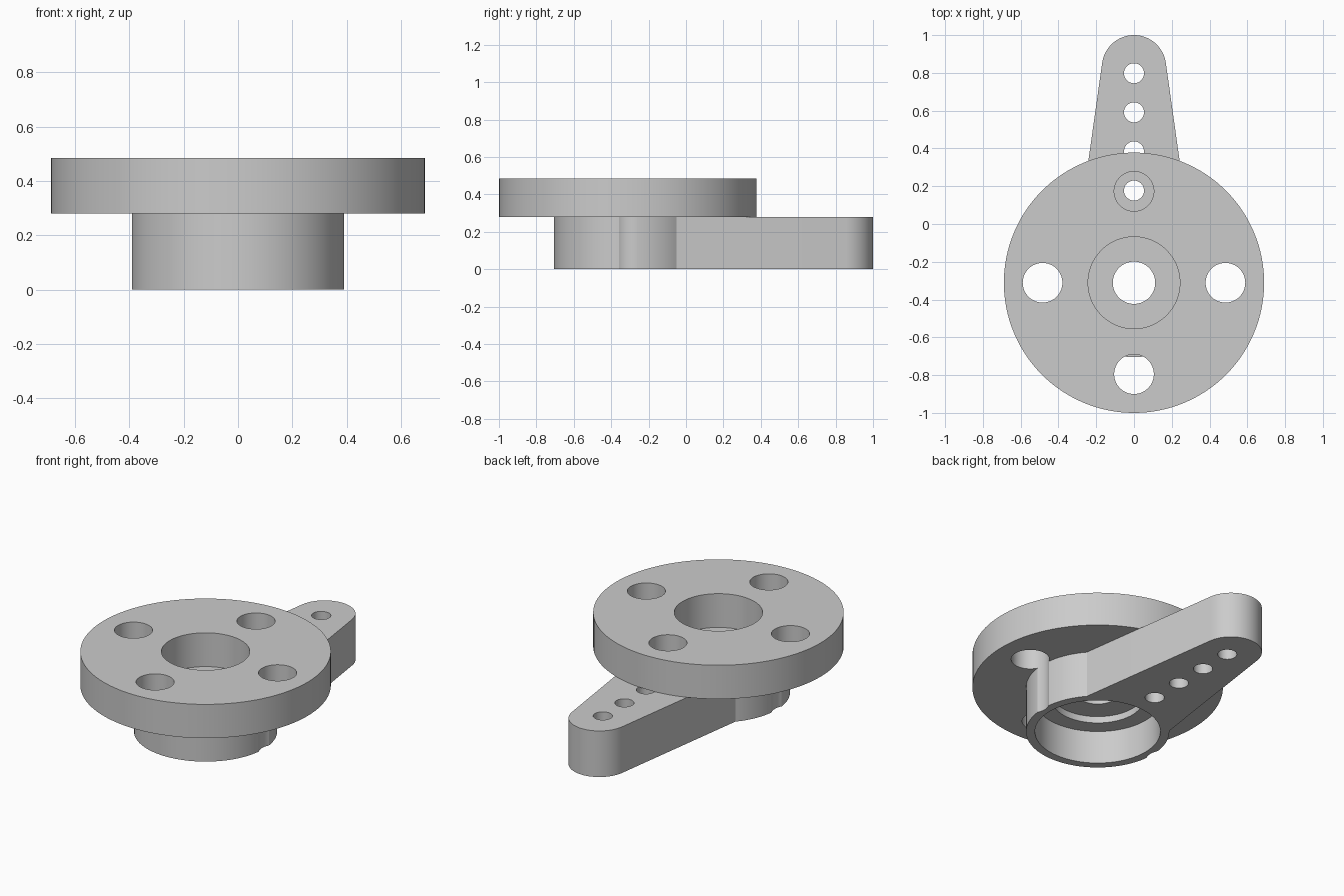
import bpy, bmesh
from math import sin, cos, pi, radians, asin, atan2

if "Cube" in bpy.data.objects:
    bpy.data.objects.remove(bpy.data.objects["Cube"])

CY = -0.311                      # hub axis
DISC_R, HUB_R, TIP_R = 0.689, 0.394, 0.17
MID, TOP = 0.28, 0.485           # hub top, disc top
BOLT, BOLT_R, PIN_R = 0.484, 0.105, 0.053
TIP_Y = 1 - TIP_R

grey = bpy.data.materials.new("plain grey")
grey.use_nodes = True
colour = (0.6, 0.6, 0.6, 1)
grey.diffuse_color = colour
grey.node_tree.nodes["Principled BSDF"].inputs["Base Color"].default_value = colour


def arc(x, y, r, start, end, n):
    return [(x + r * cos(start + (end - start) * i / n),
             y + r * sin(start + (end - start) * i / n)) for i in range(n + 1)]


def circle(x, y, r, n=96):
    return arc(x, y, r, 0, 2 * pi, n)[:-1]


def prism(name, outline, z0, z1):
    """Extrude a closed outline from z0 to z1."""
    bm = bmesh.new()
    face = bm.faces.new([bm.verts.new((x, y, z0)) for x, y in outline])
    top = bmesh.ops.extrude_face_region(bm, geom=[face])["geom"]
    for v in top:
        if isinstance(v, bmesh.types.BMVert):
            v.co.z = z1
    bmesh.ops.recalc_face_normals(bm, faces=bm.faces)
    mesh = bpy.data.meshes.new(name)
    bm.to_mesh(mesh)
    bm.free()
    mesh.materials.append(grey)
    obj = bpy.data.objects.new(name, mesh)
    bpy.context.collection.objects.link(obj)
    return obj


def select(obj):
    bpy.ops.object.select_all(action="DESELECT")
    obj.select_set(True)
    bpy.context.view_layer.objects.active = obj


def drill(obj, x, y, r, z0, z1, n=64):
    """Cut a round hole and discard the cutter."""
    cutter = prism("hole_cutter", circle(x, y, r, n), z0, z1)
    cutter.hide_render = True
    mod = obj.modifiers.new("hole", "BOOLEAN")
    mod.operation, mod.solver, mod.object = "DIFFERENCE", "EXACT", cutter
    select(obj)
    bpy.ops.object.modifier_apply(modifier=mod.name)
    bpy.data.objects.remove(cutter)


def smooth(obj):
    select(obj)
    bpy.ops.object.shade_smooth_by_angle(angle=radians(25))


# Flange disc with its central bore and four bolt holes
disc = prism("flange_disc", circle(0, CY, DISC_R, 128), MID, TOP)
drill(disc, 0, CY, 0.243, 0.1, 0.6, 96)
for i in range(4):
    a = i * pi / 2
    drill(disc, BOLT * cos(a), CY + BOLT * sin(a), BOLT_R, 0.1, 0.6)
smooth(disc)

# Hub and tapered arm: hub arc round the front, straight flanks, round tip
join = asin(0.26 / HUB_R)
taper = atan2(0.129, 0.905)
outline = arc(0, CY, HUB_R, pi - join, 2 * pi + join, 96)
outline += arc(0, TIP_Y, TIP_R, taper, pi - taper, 40)
arm = prism("hub_and_arm", outline, 0, MID)

# Stepped recess underneath, then the shaft hole through the web
drill(arm, 0, CY, 0.345, -0.1, 0.2, 96)
drill(arm, 0, CY, 0.25, 0.1, 0.24, 96)
drill(arm, 0, CY, 0.112, 0.1, 0.4)

# Linkage holes along the arm
for i in range(4):
    drill(arm, 0, 0.177 + 0.207 * i, PIN_R, -0.1, 0.4, 48)

# Side bolt clearance notches
for side in (-1, 1):
    drill(arm, side * BOLT, CY, BOLT_R, -0.1, 0.4)
smooth(arm)
